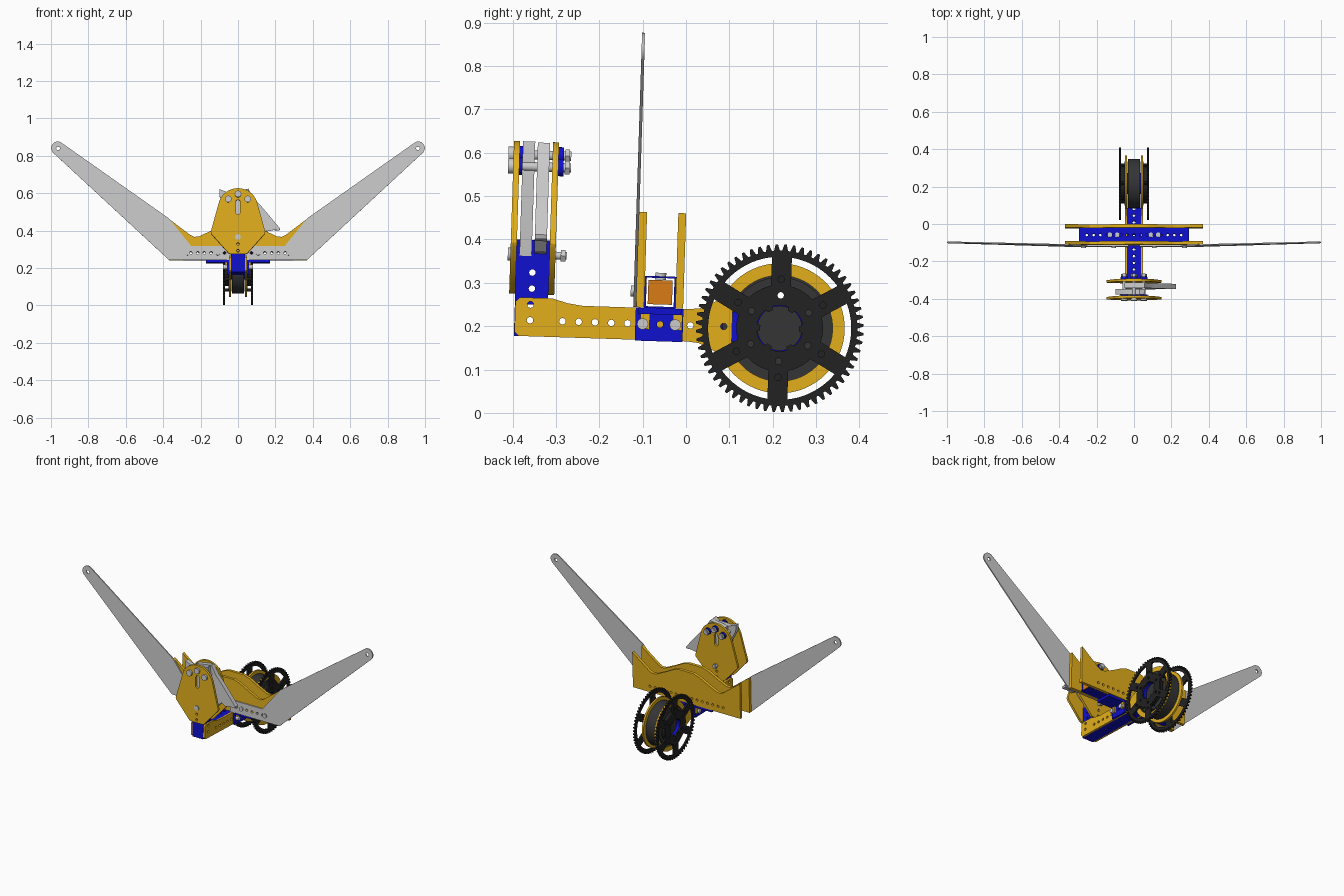
import bpy, bmesh, math
from mathutils import Matrix

if "Cube" in bpy.data.objects:
    bpy.data.objects.remove(bpy.data.objects["Cube"])

# The whole assembly leans slightly backwards about a point under the crossbar
TILT = (Matrix.Translation((0, 0, .2)) @ Matrix.Rotation(math.radians(-1.85), 4, 'X')
        @ Matrix.Translation((0, 0, -.2)))
AXES = {'x': Matrix(((0, 0, 1, 0), (1, 0, 0, 0), (0, 1, 0, 0), (0, 0, 0, 1))),
        'y': Matrix(((1, 0, 0, 0), (0, 0, 1, 0), (0, 1, 0, 0), (0, 0, 0, 1))),
        'z': Matrix.Identity(4)}


def material(name, rgb):
    m = bpy.data.materials.new(name)
    m.diffuse_color = (*rgb, 1)
    m.use_nodes = True
    m.node_tree.nodes["Principled BSDF"].inputs["Base Color"].default_value = m.diffuse_color
    return m


YELLOW = material("yellow", (.76, .43, .012))
BLUE = material("blue", (.005, .005, .62))
BLACK = material("black", (.016, .016, .016))
DARK = material("dark_grey", (.035, .035, .035))
ORANGE = material("orange", (.7, .2, .008))


def arc(u, v, r, a0, a1, n):
    return [(u + r * math.cos(math.radians(a0 + (a1 - a0) * i / n)),
             v + r * math.sin(math.radians(a0 + (a1 - a0) * i / n))) for i in range(n + 1)]


def circle(u, v, r, n=14):
    return arc(u, v, r, 0, 360, n)[:-1]


def rect(u0, v0, u1, v1):
    return [(u0, v0), (u1, v0), (u1, v1), (u0, v1)]


def sym(half):
    return half + [(-u, v) for u, v in reversed(half) if abs(u) > 1e-4]


def plate(name, outline, holes, t0, t1, axis, mat=None):
    """Flat profile with holes, extruded from t0 to t1 along the axis."""
    cu = bpy.data.curves.new(name, 'CURVE')
    cu.dimensions, cu.fill_mode, cu.extrude = '2D', 'BOTH', abs(t1 - t0) / 2
    for pts in [outline] + list(holes):
        s = cu.splines.new('POLY')
        s.points.add(len(pts) - 1)
        for p, (u, v) in zip(s.points, pts):
            p.co = (u, v, 0, 1)
        s.use_cyclic_u = True
    tmp = bpy.data.objects.new("tmp", cu)
    bpy.context.collection.objects.link(tmp)
    bpy.context.view_layer.update()
    me = bpy.data.meshes.new_from_object(tmp.evaluated_get(bpy.context.evaluated_depsgraph_get()))
    bpy.data.objects.remove(tmp)
    me.transform(TILT @ AXES[axis] @ Matrix.Translation((0, 0, (t0 + t1) / 2)))
    bm = bmesh.new()
    bm.from_mesh(me)
    bmesh.ops.remove_doubles(bm, verts=bm.verts, dist=1e-5)
    bmesh.ops.recalc_face_normals(bm, faces=bm.faces)
    for f in bm.faces:
        f.smooth = True
    bm.to_mesh(me)
    bm.free()
    me.set_sharp_from_angle(angle=math.radians(30))
    me.materials.clear()
    if mat:
        me.materials.append(mat)
    ob = bpy.data.objects.new(name, me)
    bpy.context.collection.objects.link(ob)
    return ob


def bolt(name, u, v, t0, t1, axis, r=.016):
    plate(name + "_shaft", circle(u, v, r * .6), [], t0, t1, axis)
    plate(name + "_head", circle(u, v, r), [], t0, t0 + .012, axis)
    plate(name + "_nut", circle(u, v, r, 6), [], t1 - .014, t1 - .003, axis)


def dots(pts, r=.0075):
    return [circle(u, v, r, 12) for u, v in pts]


W = .037          # half width of the square tubes
WALL = .004
CY, CZ = .216, .202   # wheel axis

# Main beam: square tube running front to back
side_holes = dots([(-.285 + .0375 * i, CZ) for i in range(5)] +
                  [(-.36, .238), (-.36, .202), (.01, CZ)])
top_holes = dots([(0, -.28 + .036 * i) for i in range(11)])
for s in (-1, 1):
    plate("beam_side", rect(-.395, .165, .084, .239), side_holes, s * W, s * (W - WALL), 'x', BLUE)
plate("beam_bottom", rect(-W, -.395, W, .084), top_holes, .165, .169, 'z', BLUE)
plate("beam_top", rect(-W, -.318, W, .084), top_holes, .235, .239, 'z', BLUE)

# Side plates that end in a ring around the wheel
outline = ([(-.385, .165), (.0, .165), (.03, .162)] + arc(CY, CZ, .15, -155, 155, 56) +
           [(.03, .242), (0, .239), (-.24, .239), (-.275, .244), (-.31, .254), (-.385, .254),
            (-.395, .244), (-.395, .175)])
ring = arc(CY, CZ, .122, -154, 154, 48)
for s in (-1, 1):
    plate("side_plate", outline, side_holes + [ring] + dots([(.087, CZ)]),
          s * W, s * .048, 'x', YELLOW)
    plate("wheel_tongue", rect(.07, .168, .128, .236), dots([(.087, CZ)]), s * .035, s * W, 'x', BLUE)

# Wheel drum, hub and sprockets
bore = []
for i in range(6):
    c = 60 * i
    bore += arc(CY, CZ, .053, c + 10, c + 50, 6) + arc(CY, CZ, .045, c + 53, c + 67, 2)
lugs = [(CY + r * math.cos(math.radians(30 + 60 * i)), CZ + r * math.sin(math.radians(30 + 60 * i)))
        for r in (.076, .113) for i in range(6)]
plate("wheel_drum", circle(CY, CZ, .132, 56), [circle(CY, CZ, .055, 36)] + dots(lugs), -.033, .033, 'x', DARK)
plate("hub_liner", circle(CY, CZ, .0555, 36), [circle(CY, CZ, .051, 36)], -.07, .07, 'x', BLUE)
teeth = []
for i in range(60):
    for da, r in ((0, .179), (1.6, .179), (3.0, .1935), (4.6, .1935)):
        teeth += arc(CY, CZ, r, 6 * i + da, 0, 1)[:1]
windows = []
for i in range(6):
    c = 60 * i
    outer, inner = (30 - math.degrees(math.asin(.023 / r)) for r in (.165, .1))
    windows.append(arc(CY, CZ, .165, c - outer, c + outer, 10) + arc(CY, CZ, .1, c + inner, c - inner, 6))
for s in (-1, 1):
    plate("sprocket", teeth, windows + [bore] + dots(lugs), s * .07, s * .08, 'x', BLACK)
    plate("hub_disc", circle(CY, CZ, .118, 48), [circle(CY, CZ, .055, 36)] + dots(lugs),
          s * .034, s * .05, 'x', DARK)
    plate("hub_spacer", circle(CY, CZ, .092, 40), [circle(CY, CZ, .055, 36)] + dots(lugs),
          s * .05, s * .07, 'x', BLACK)

# Crossbar: square tube running left to right, with an orange core
XC = -.062
row = [.036 * i for i in range(-7, 8)]
for y0, y1 in ((-.098, -.094), (-.03, -.026)):
    plate("crossbar_wall", rect(-.295, .239, .295, .313), dots([(x, .277) for x in row]), y0, y1, 'y', BLUE)
for z0, z1 in ((.239, .243), (.309, .313)):
    plate("crossbar_wall", rect(-.295, -.098, .295, -.026), dots([(x, XC) for x in row]), z0, z1, 'z', BLUE)
for s in (-1, 1):
    plate("crossbar_plug", rect(XC - .028, .248, XC + .028, .304), [], s * .275, s * .293, 'x', ORANGE)
for x in (-.13, -.09, .09, .13):
    plate("crossbar_bolt", circle(x, XC, .013), [], .305, .321, 'z')

# Yellow chassis plates in front of and behind the crossbar
half = [(.37, .24), (.37, .46), (.255, .373), (.235, .363), (.21, .365), (.15, .393),
        (.09, .425), (.05, .438)]
for y0, y1 in ((-.116, -.098), (-.026, -.008)):
    plate("chassis_plate", sym(half), dots([(x, .277) for x in row]), y0, y1, 'y', YELLOW)

# Bracket clamping beam and crossbar
for s in (-1, 1):
    plate("bracket_cheek", rect(-.117, .163, -.007, .239), dots([(-.06, CZ)]), s * .048, s * .06, 'x', BLUE)
    plate("bracket_flange", rect(*sorted((s * .05, s * .17))[:1], -.112, max(s * .05, s * .17), -.012),
          [], .225, .239, 'z', BLUE)
    for y in (-.1, -.025):
        plate("bracket_bolt", circle(y, CZ, .013), [], s * .06, s * .08, 'x')
        plate("bracket_gusset", rect(y - .006, .19, y + .016, .225), [], s * .06, s * .07, 'x', YELLOW)

# Long raised arms
arm = ([(.03, .24), (.37, .24)] + arc(.964, .838, .035, -47, 122, 12) +
       [(.37, .462), (.25, .314), (.03, .314)])
for s in (-1, 1):
    holes = dots([(s * x, .277) for x in row if x > .03]) + [circle(s * .962, .836, .01)]
    plate("arm", [(s * u, v) for u, v in arm], holes, -.123, -.116, 'y')
    for x in (.108, .27):
        plate("arm_bolt", circle(s * x, .277, .013), [], -.13, -.11, 'y')

# Upright post at the front
post_side = dots([(-.358, .275), (-.358, .312)])
for s in (-1, 1):
    plate("post_side", rect(-.396, .165, -.32, .387), post_side + side_holes[5:7], s * W, s * (W - WALL), 'x', BLUE)
for y0, y1 in ((-.396, -.392), (-.324, -.32)):
    z0 = .165 if y0 < -.35 else .239
    plate("post_wall", rect(-W, z0, W, .387), dots([(0, .28), (0, .315)]), y0, y1, 'y', BLUE)

# Head plates with slot
head = [(.038, .262), (.05, .266), (.143, .37), (.146, .38)] + arc(0, .507, .107, 14, 90, 14)
slot = arc(0, .54, .012, 0, 180, 8) + arc(0, .486, .012, 180, 360, 8)
for y0, y1 in ((-.41, -.396), (-.32, -.306)):
    plate("head_plate", sym(head), [slot] + dots([(0, .28), (0, .315)]), y0, y1, 'y', YELLOW)

# Jaws held between the head plates
plate("front_jaw", [(-.04, .35), (.04, .35), (.06, .5), (.055, .614), (.03, .592), (-.05, .59),
                    (-.1, .61), (-.098, .57), (-.06, .5)], [], -.389, -.361, 'y')
plate("hook_jaw", [(-.04, .35), (.09, .36), (.13, .4), (.155, .385), (.19, .392), (.222, .39), (.225, .4),
                   (.12, .525), (.09, .555), (.055, .612), (-.05, .595)], [], -.355, -.327, 'y')

# Head bolts and blue spacers
for x, z in ((-.052, .556), (.052, .556), (0, .583)):
    bolt("head_bolt", x, z, -.422, -.277, 'y', .018)
    plate("head_spacer", circle(x, z, .02, 20), [], -.306, -.294, 'y', BLUE)
    plate("front_spacer", circle(x, z, .02, 20), [], -.396, -.389, 'y', BLUE)
bolt("pivot_bolt", 0, .353, -.416, -.28, 'y', .015)
